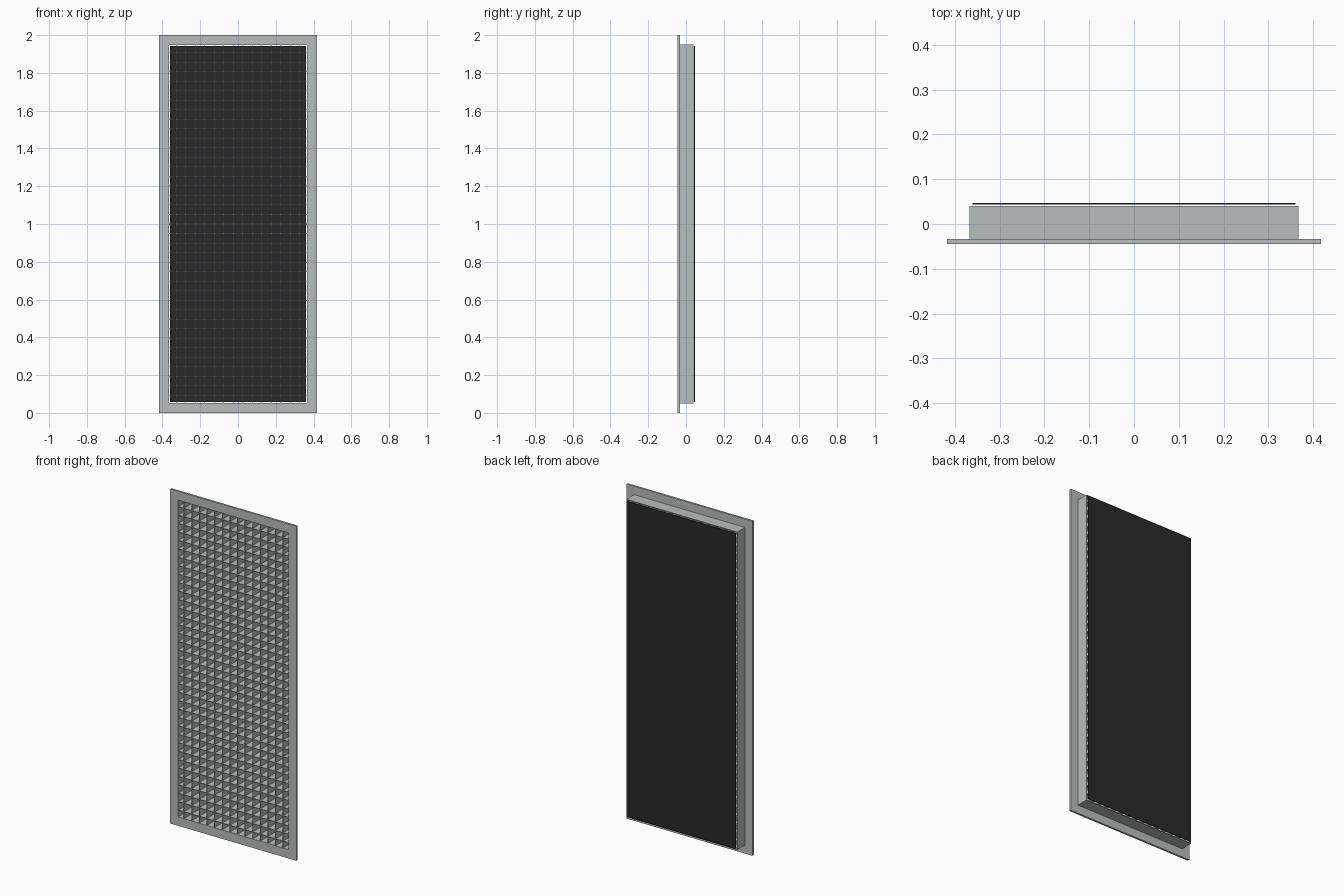
import bpy

if "Cube" in bpy.data.objects:
    bpy.data.objects.remove(bpy.data.objects["Cube"])


def material(name, rgb):
    m = bpy.data.materials.new(name)
    m.diffuse_color = (*rgb, 1)
    m.use_nodes = True
    m.node_tree.nodes["Principled BSDF"].inputs["Base Color"].default_value = m.diffuse_color
    return m


GREY = material("painted grey metal", (0.49, 0.51, 0.51))
BLACK = material("black filter", (0.022, 0.022, 0.022))


def boxes(name, parts, mat):
    """One object made of boxes, each given as ((x0, x1), (y0, y1), (z0, z1))."""
    verts, faces = [], []
    for xs, ys, zs in parts:
        n = len(verts)
        verts += [(x, y, z) for x in xs for y in ys for z in zs]
        faces += [[n + i for i in f] for f in (
            (0, 1, 3, 2), (4, 6, 7, 5), (0, 4, 5, 1),
            (2, 3, 7, 6), (0, 2, 6, 4), (1, 5, 7, 3))]
    me = bpy.data.meshes.new(name)
    me.from_pydata(verts, [], faces)
    me.materials.append(mat)
    ob = bpy.data.objects.new(name, me)
    bpy.context.collection.objects.link(ob)
    return ob


def ring(name, w, z0, z1, iw, iz0, iz1, ys, mat):
    """Rectangular frame with a rectangular opening, clean mitred faces."""
    def loop(hw, a, b, y):
        return [(-hw, y, a), (hw, y, a), (hw, y, b), (-hw, y, b)]
    y0, y1 = ys
    verts = (loop(w, z0, z1, y0) + loop(iw, iz0, iz1, y0)
             + loop(iw, iz0, iz1, y1) + loop(w, z0, z1, y1))
    faces = []
    for k in range(4):
        a, b = 4 * k, 4 * ((k + 1) % 4)
        for i in range(4):
            j = (i + 1) % 4
            faces.append((a + i, a + j, b + j, b + i))
    me = bpy.data.meshes.new(name)
    me.from_pydata(verts, [], faces)
    me.materials.append(mat)
    ob = bpy.data.objects.new(name, me)
    bpy.context.collection.objects.link(ob)
    return ob


# Outer flange and the shallow duct collar behind it
ring("flange", 0.417, 0, 2, 0.364, 0.053, 1.947, (-0.045, -0.033), GREY)
ring("collar", 0.367, 0.05, 1.95, 0.364, 0.053, 1.947, (-0.033, 0.04), GREY)

# Egg-crate core: thin crossing blades
STEP, T = 0.0504, 0.0015
DEPTH = (-0.043, 0.04)
boxes("vertical_blades",
      [((x - T, x + T), DEPTH, (0.053, 1.947))
       for x in (STEP * (i - 6.5) for i in range(14))], GREY)
boxes("horizontal_blades",
      [((-0.364, 0.364), DEPTH, (z - T, z + T))
       for z in (1 + STEP * (i - 18) for i in range(37))], GREY)

# Filter sheet just behind the collar
boxes("filter_sheet", [((-0.36, 0.36), (0.043, 0.047), (0.057, 1.943))], BLACK)
